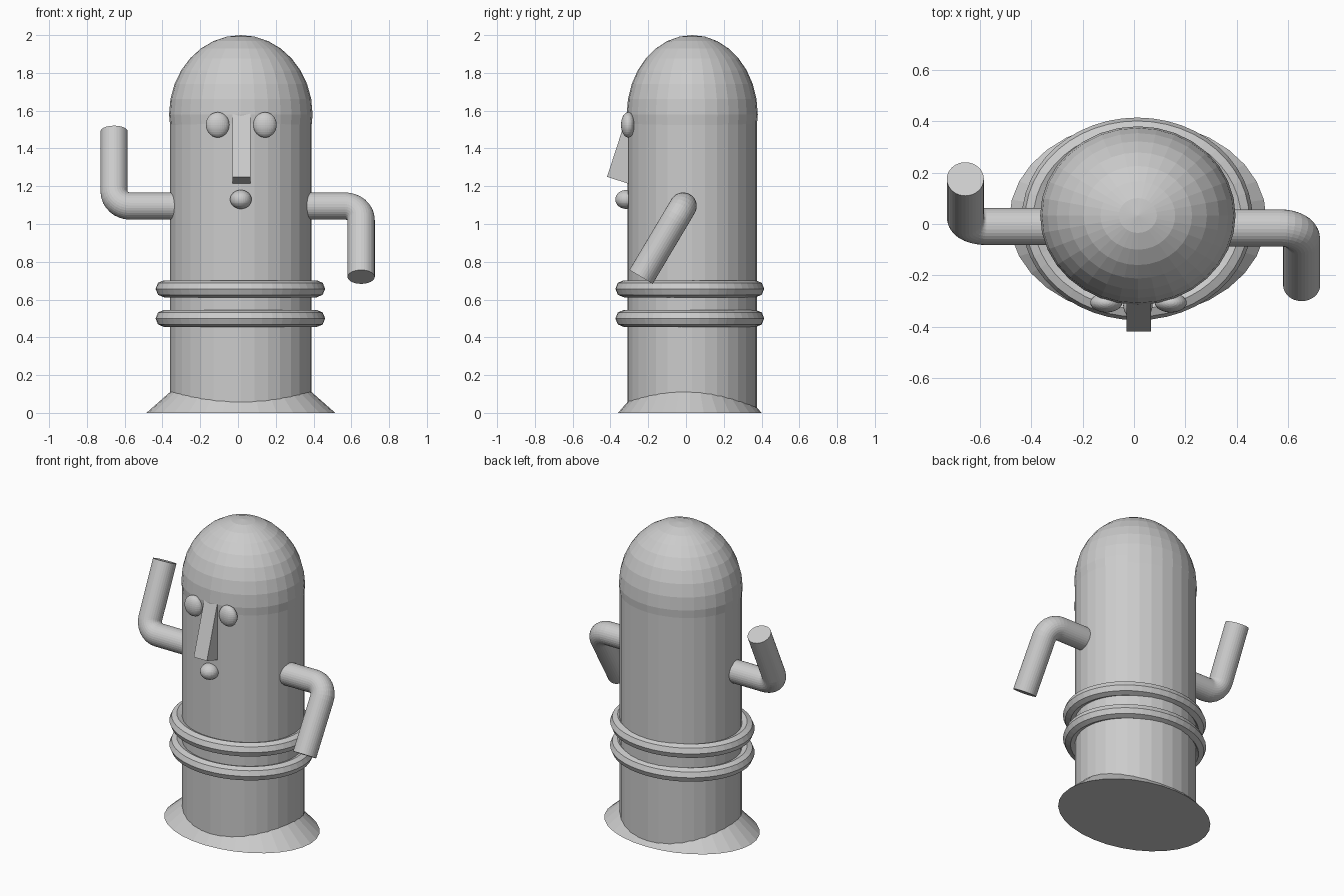
import bpy, bmesh, math
from mathutils import Matrix, Vector

if "Cube" in bpy.data.objects:
    bpy.data.objects.remove(bpy.data.objects["Cube"])

grey = bpy.data.materials.new("plain_grey")
grey.diffuse_color = (0.6, 0.6, 0.6, 1)
grey.use_nodes = True
grey.node_tree.nodes["Principled BSDF"].inputs["Base Color"].default_value = grey.diffuse_color


def finish(name, bm):
    bmesh.ops.recalc_face_normals(bm, faces=bm.faces)
    me = bpy.data.meshes.new(name)
    bm.to_mesh(me)
    bm.free()
    me.materials.append(grey)
    ob = bpy.data.objects.new(name, me)
    bpy.context.collection.objects.link(ob)
    return ob


def ball(name, loc, size, seg=32, rings=16):
    bm = bmesh.new()
    m = Matrix.Translation(loc) @ Matrix.Diagonal((*size, 1))
    bmesh.ops.create_uvsphere(bm, u_segments=seg, v_segments=rings, radius=1, matrix=m)
    return finish(name, bm)


def cone(name, loc, size, r_top, seg=32):
    """Elliptical cone or cylinder standing on loc."""
    bm = bmesh.new()
    m = Matrix.Translation(loc) @ Matrix.Diagonal((*size, 1)) @ Matrix.Translation((0, 0, 0.5))
    bmesh.ops.create_cone(bm, cap_ends=True, segments=seg, radius1=1, radius2=r_top,
                          depth=1, matrix=m)
    return finish(name, bm)


def ring(name, loc, rx, ry, minor, seg=48, sides=8):
    bm = bmesh.new()
    loops = []
    for i in range(seg):
        a = 2 * math.pi * i / seg
        loop = []
        for j in range(sides):
            b = 2 * math.pi * j / sides
            d = minor * (math.cos(b) - 1)
            loop.append(bm.verts.new((loc[0] + (rx + d) * math.cos(a),
                                      loc[1] + (ry + d) * math.sin(a),
                                      loc[2] + minor * math.sin(b))))
        loops.append(loop)
    for i in range(seg):
        p, q = loops[i], loops[(i + 1) % seg]
        for j in range(sides):
            k = (j + 1) % sides
            bm.faces.new((p[j], q[j], q[k], p[k]))
    return finish(name, bm)


def arm(name, start, elbow, hand, radius=0.072, bend=0.085, seg=32, steps=8):
    """Tube with one rounded elbow; both limbs meet at a right angle."""
    start, elbow, hand = Vector(start), Vector(elbow), Vector(hand)
    u, v = (elbow - start).normalized(), (hand - elbow).normalized()
    side = u.cross(v)
    centre = elbow - u * bend + v * bend
    path = [(start, u)]
    for i in range(steps + 1):
        a = math.pi / 2 * i / steps
        path.append((centre + bend * (u * math.sin(a) - v * math.cos(a)),
                     u * math.cos(a) + v * math.sin(a)))
    path.append((hand, v))
    bm = bmesh.new()
    loops = []
    for p, t in path:
        n = side.cross(t)
        loops.append([bm.verts.new(p + radius * (side * math.cos(2 * math.pi * j / seg)
                                                 + n * math.sin(2 * math.pi * j / seg)))
                      for j in range(seg)])
    for p, q in zip(loops, loops[1:]):
        for j in range(seg):
            k = (j + 1) % seg
            bm.faces.new((p[j], p[k], q[k], q[j]))
    bm.faces.new(loops[0])
    bm.faces.new(loops[-1])
    return finish(name, bm)


# Trunk, domed head and flared foot
cone("body", (0.015, 0.033, 0), (0.375, 0.343, 1.6), 1)
ball("head_dome", (0.015, 0.033, 1.58), (0.38, 0.347, 0.42))
cone("base_skirt", (0.015, 0.02, 0), (0.5, 0.38, 0.44), 0)

# Waist rings
for name, z in (("lower_ring", 0.5), ("upper_ring", 0.657)):
    ring(name, (0.0125, 0.02, z), 0.449, 0.394, 0.045)

# Arms: one raised, one lowered
arm("raised_arm", (-0.25, -0.01, 1.095), (-0.656, -0.01, 1.095), (-0.656, 0.175, 1.49))
arm("lowered_arm", (0.28, -0.015, 1.095), (0.652, -0.015, 1.095), (0.652, -0.238, 0.72))

# Eyes and mouth
for name, x in (("left_eye", -0.108), ("right_eye", 0.143)):
    ball(name, (x, -0.306, 1.525), (0.062, 0.038, 0.067))
ball("mouth", (0.015, -0.317, 1.13), (0.057, 0.057, 0.05))

# Nose: tilted box whose upper end sinks into the head
bm = bmesh.new()
tip = Matrix.Translation((0.018, -0.418, 1.25)) @ Matrix.Rotation(math.radians(-18), 4, 'X')
bmesh.ops.create_cube(bm, size=1, matrix=tip @ Matrix.Diagonal((0.096, 0.15, 0.42, 1))
                      @ Matrix.Translation((0, 0.5, 0.5)))
finish("nose", bm)
